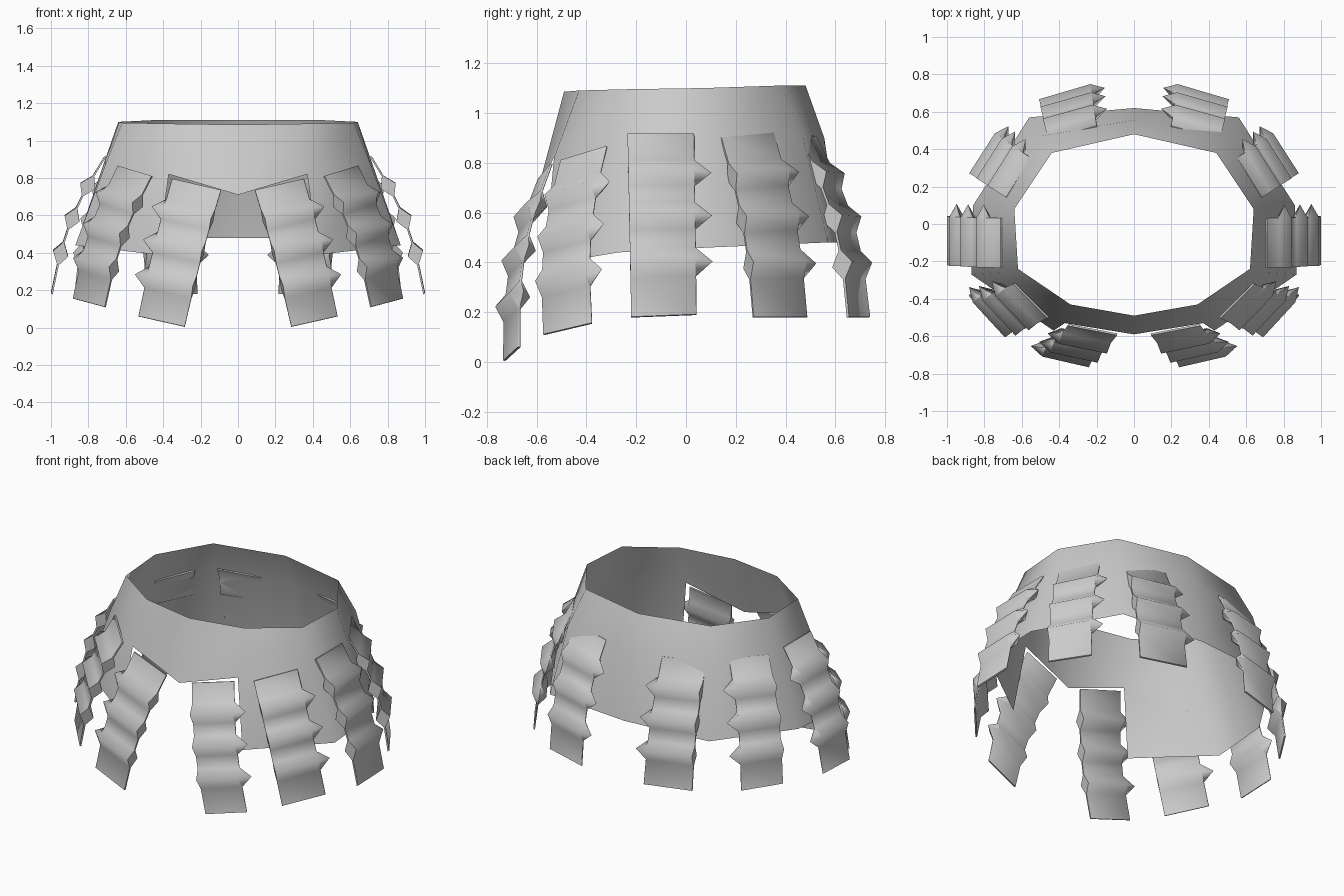
import bpy
import math
from mathutils import Vector

if "Cube" in bpy.data.objects:
    bpy.data.objects.remove(bpy.data.objects["Cube"])

grey = bpy.data.materials.new("plain_grey")
grey.use_nodes = True
grey.diffuse_color = (0.6, 0.6, 0.6, 1)
grey.node_tree.nodes["Principled BSDF"].inputs["Base Color"].default_value = grey.diffuse_color


def make_object(name, verts, faces):
    mesh = bpy.data.meshes.new(name)
    mesh.from_pydata(verts, [], faces)
    mesh.materials.append(grey)
    obj = bpy.data.objects.new(name, mesh)
    bpy.context.collection.objects.link(obj)
    bpy.ops.object.select_all(action="DESELECT")
    obj.select_set(True)
    bpy.context.view_layer.objects.active = obj
    bpy.ops.object.shade_smooth_by_angle(angle=math.radians(75))
    return obj


# Waist band: half rings from front centre to back centre, mirrored to ten sides
top = [(0, -.49, 1.085), (.34, -.43, 1.09), (.62, -.24, 1.095),
       (.64, .08, 1.1), (.44, .38, 1.11), (0, .48, 1.11)]
middle = [(0, -.59, .71), (.37, -.53, .82), (.71, -.26, .87),
          (.71, .09, .9), (.5, .47, .9), (0, .555, .9)]
bottom = [(0, -.6, .4), (.43, -.57, .39), (.87, -.27, .44),
          (.86, .1, .46), (.56, .57, .48), (0, .62, .48)]


def full_ring(half):
    return half + [(-x, y, z) for x, y, z in half[-2:0:-1]]


rings = [full_ring(h) for h in (top, middle, bottom)]
count = len(rings[0])
faces = []
for row in range(2):
    for i in range(count):
        j = (i + 1) % count
        # The lower front panels are left open as a notch
        if row == 1 and 0 in (i, j):
            continue
        a, b = row * count, (row + 1) * count
        faces.append((b + i, b + j, a + j, a + i))
make_object("waist_band", [v for ring in rings for v in ring], faces)

# Ribbed hanging strips: top front, top rear, bottom front, bottom rear corners
strips = {
    "front_strip": ((.09, -.59, .735), (.35, -.54, .795), (.285, -.73, .005), (.53, -.67, .06)),
    "front_side_strip": ((.46, -.5, .81), (.64, -.32, .865), (.71, -.57, .11), (.88, -.38, .155)),
    "side_strip": ((.71, -.235, .915), (.71, .03, .915), (.995, -.22, .18), (.995, .04, .19)),
    "back_side_strip": ((.68, .14, .9), (.55, .35, .92), (.87, .27, .18), (.73, .485, .18)),
    "back_strip": ((.46, .45, .915), (.2, .52, .905), (.5, .65, .18), (.22, .735, .18)),
}
THIN, BULGE, POINT, BOW = .005, .043, .07, .045

# Each rib is a thick row between two thin rows
rows = [(0, False)]
for rib in (.23, .475, .725):
    rows += [(rib - .075, False), (rib, True), (rib + .075, False)]
rows.append((1, False))


def build_strip(name, corners, side):
    a0, b0, a1, b1 = [Vector(c) for c in corners]
    out = (b0 - a0).cross(a0 - a1).normalized()
    if out.dot(Vector((a0.x, a0.y, 0))) < 0:
        out.negate()
    verts, faces = [], []
    for t, is_rib in rows:
        bow = out * BOW * math.sin(math.pi * t)
        a, b = a0.lerp(a1, t) + bow, b0.lerp(b1, t) + bow
        n = out * (BULGE if is_rib else THIN)
        tip = b + (b - a).normalized() * (POINT if is_rib else .003)
        verts += [a + n, b + n, tip, b - n, a - n]
    for r in range(len(rows) - 1):
        for i in range(5):
            j = (i + 1) % 5
            quad = (r * 5 + i, r * 5 + 5 + i, r * 5 + 5 + j, r * 5 + j)
            faces.append(quad if side > 0 else quad[::-1])
    last = len(verts) - 5
    caps = [tuple(range(5)), tuple(range(last + 4, last - 1, -1))]
    faces += caps if side > 0 else [c[::-1] for c in caps]
    verts = [(v.x * side, v.y, v.z) for v in verts]
    make_object(name, verts, faces)


for name, corners in strips.items():
    for side, label in ((1, "left"), (-1, "right")):
        build_strip(label + "_" + name, corners, side)
